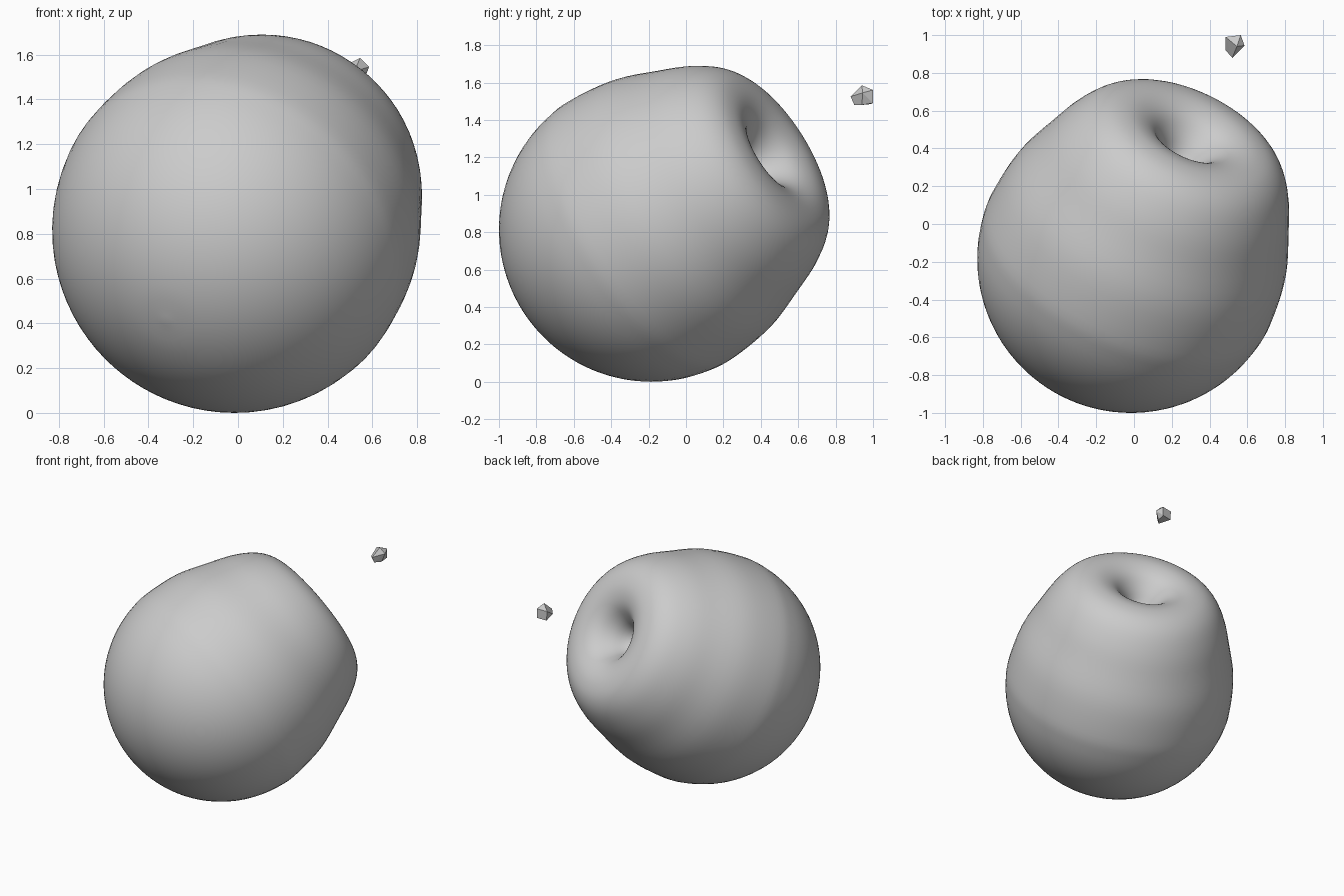
import bpy, bmesh, math
from mathutils import Vector

if "Cube" in bpy.data.objects:
    bpy.data.objects.remove(bpy.data.objects["Cube"])

CENTRE = Vector((-0.015, -0.185, 0.815))
AXIS = Vector((0.378, 0.783, 0.497)).normalized()
R = 0.815


def make_object(name, bm):
    bmesh.ops.recalc_face_normals(bm, faces=bm.faces[:])
    mesh = bpy.data.meshes.new(name)
    bm.to_mesh(mesh)
    bm.free()
    obj = bpy.data.objects.new(name, mesh)
    bpy.context.collection.objects.link(obj)
    return obj


def catmull(pts, steps):
    """Smooth curve through the points."""
    out = []
    p = [pts[0]] + pts + [pts[-1]]
    for a, b, c, d in zip(p, p[1:], p[2:], p[3:]):
        for i in range(steps):
            t = i / steps
            out.append(0.5 * (2 * b + (c - a) * t + (2 * a - 5 * b + 4 * c - d) * t * t
                              + (3 * b - a - 3 * c + d) * t ** 3))
    return out + [pts[-1]]


# Fruit body: round base, tapered shoulder and stem hollow, as (radius, height)
base = [Vector((R * math.sin(math.radians(a)), -R * math.cos(math.radians(a))))
        for a in range(0, 91, 10)]
top = [Vector(p) for p in [(0.785, 0.25), (0.705, 0.48), (0.64, 0.64), (0.56, 0.765),
                           (0.47, 0.835), (0.37, 0.86), (0.28, 0.85), (0.2, 0.81),
                           (0.13, 0.73), (0.07, 0.63), (0, 0.58)]]
profile = catmull(base + top, 4)
bm = bmesh.new()
verts = [bm.verts.new((max(p.x, 0), 0, p.y)) for p in profile]
edges = [bm.edges.new(pair) for pair in zip(verts, verts[1:])]
bmesh.ops.spin(bm, geom=verts + edges, cent=(0, 0, 0), axis=(0, 0, 1),
               angle=math.tau, steps=72, use_duplicate=False)
bmesh.ops.remove_doubles(bm, verts=bm.verts[:], dist=0.0005)
body = make_object("fruit_body", bm)
body.data.transform(AXIS.to_track_quat('Z', 'Y').to_matrix().to_4x4())
body.location = CENTRE
for f in body.data.polygons:
    f.use_smooth = True

# Loose stem tip: small faceted nub hovering over the hollow
bm = bmesh.new()
for co in [(0.52, 0.88, 1.525), (0.525, 0.9, 1.48), (0.485, 0.92, 1.51),
           (0.545, 0.94, 1.585), (0.585, 0.945, 1.545), (0.56, 0.94, 1.48),
           (0.485, 0.99, 1.555), (0.565, 1.0, 1.56), (0.565, 1.0, 1.49),
           (0.49, 0.99, 1.485)]:
    bm.verts.new(co)
bmesh.ops.convex_hull(bm, input=bm.verts[:])
make_object("stem_tip", bm)
